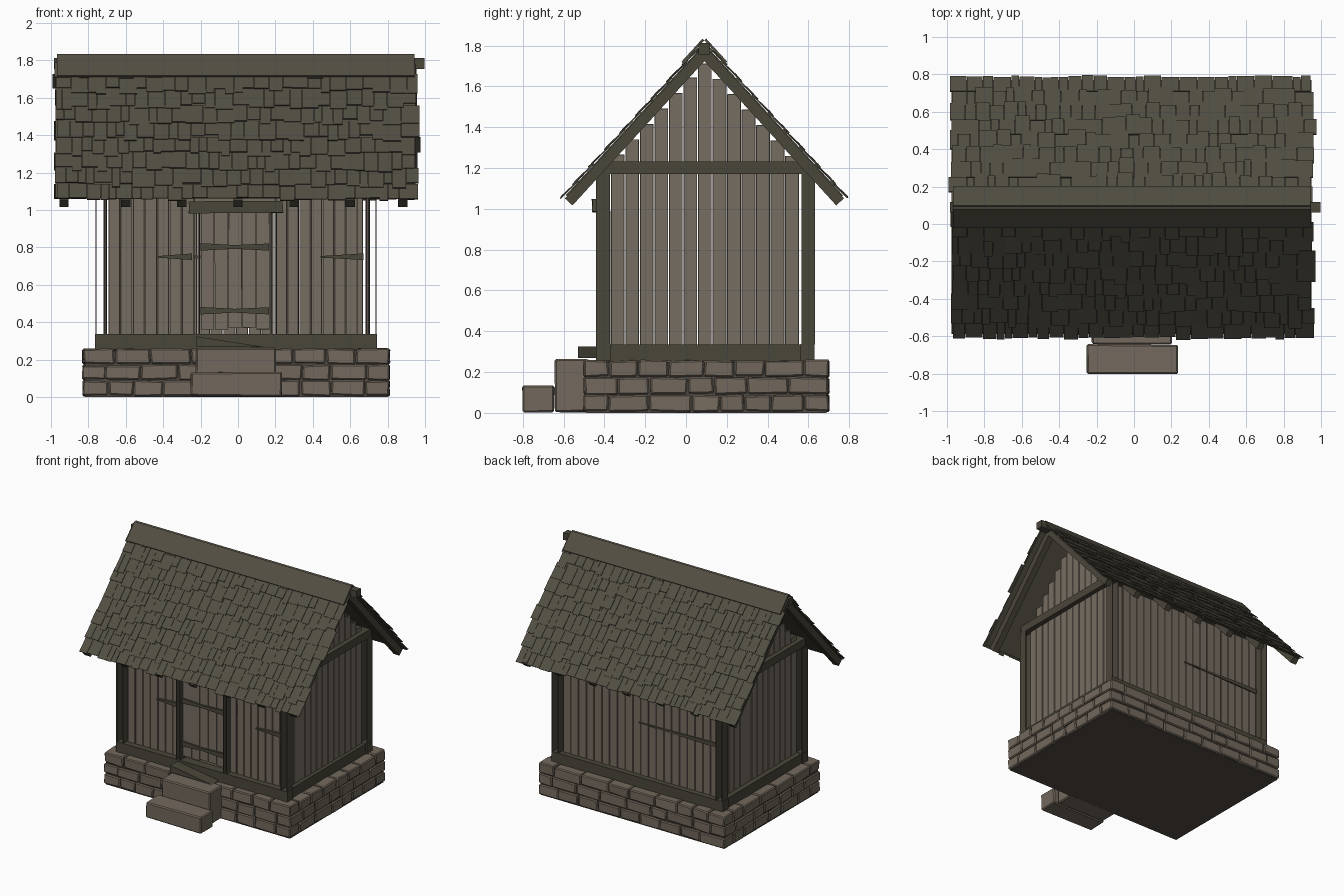
import bpy, bmesh, math, random
from mathutils import Matrix, Vector

random.seed(7)
cube = bpy.data.objects.get("Cube")
if cube:
    bpy.data.objects.remove(cube, do_unlink=True)


def material(name, rgb):
    lin = [((c / 255 + 0.055) / 1.055) ** 2.4 for c in rgb] + [1]
    m = bpy.data.materials.new(name)
    m.use_nodes = True
    m.diffuse_color = lin
    bsdf = m.node_tree.nodes["Principled BSDF"]
    bsdf.inputs["Base Color"].default_value = lin
    bsdf.inputs["Roughness"].default_value = 0.9
    return m


SHINGLE = material("weathered shingle", (82, 78, 66))
TIMBER = material("dark timber", (74, 70, 58))
PLANK = material("pale plank", (118, 109, 98))
STONE = material("warm stone", (115, 105, 93))
MORTAR = material("dark mortar", (82, 76, 68))


def box(bm, lo, hi, mat=None, jitter=0.0):
    """Box between two corners, optionally moved by a matrix and roughened."""
    lo, hi = Vector(lo), Vector(hi)
    verts = bmesh.ops.create_cube(bm, size=1)["verts"]
    for v in verts:
        v.co = (lo + hi) / 2 + v.co * (hi - lo)
        v.co += Vector([random.uniform(-jitter, jitter) for _ in range(3)])
        if mat:
            v.co = mat @ v.co
    return verts


def prism(bm, pts, y0, y1):
    """Extrude an x-z outline from y0 to y1."""
    face = bm.faces.new([bm.verts.new((x, y0, z)) for x, z in pts])
    out = bmesh.ops.extrude_face_region(bm, geom=[face])["geom"]
    for v in out:
        if isinstance(v, bmesh.types.BMVert):
            v.co.y = y1


def finish(bm, name, mat, bevel=0.0):
    bmesh.ops.recalc_face_normals(bm, faces=bm.faces)
    me = bpy.data.meshes.new(name)
    bm.to_mesh(me)
    bm.free()
    me.materials.append(mat)
    ob = bpy.data.objects.new(name, me)
    bpy.context.scene.collection.objects.link(ob)
    if bevel:
        mod = ob.modifiers.new("worn_edges", "BEVEL")
        mod.width = bevel
        mod.segments = 1
    return ob


def spans(a, b, low, high):
    """Split a length into random pieces."""
    sizes = []
    while sum(sizes) < b - a:
        sizes.append(random.uniform(low, high))
    scale = (b - a) / sum(sizes)
    out, p = [], a
    for s in sizes:
        out.append((p, p + s * scale))
        p += s * scale
    return out


def even(a, b, n):
    return [(a + (b - a) * i / n, a + (b - a) * (i + 1) / n) for i in range(n)]


X0, X1, Y0, Y1 = -0.83, 0.81, -0.5, 0.7      # foundation outline
MID = 0.09                                   # ridge line in y

# Foundation: core and three courses of rough stones
bm = bmesh.new()
box(bm, (X0 + .012, Y0 + .012, 0), (X1 - .012, Y1 - .012, 0.25))
finish(bm, "foundation_core", MORTAR)

bm = bmesh.new()
depth, gap = 0.12, 0.003
for row in range(3):
    z0, z1 = 0.005 + row * 0.085 + gap, 0.005 + (row + 1) * 0.085 - gap
    inset = depth * (row % 2)
    for y in (Y0, Y1 - depth):
        for a, b in spans(X0 + inset, X1 - inset, 0.13, 0.25):
            box(bm, (a + gap, y, z0), (b - gap, y + depth, z1), jitter=0.005)
    inset = depth - inset
    for x in (X0, X1 - depth):
        for a, b in spans(Y0 + inset, Y1 - inset, 0.13, 0.25):
            box(bm, (x, a + gap, z0), (x + depth, b - gap, z1), jitter=0.005)
finish(bm, "foundation_stones", STONE, 0.007)

# Entry steps
bm = bmesh.new()
box(bm, (-0.225, -0.64, 0.005), (0.205, -0.48, 0.262), jitter=0.004)
box(bm, (-0.252, -0.80, 0.005), (0.235, -0.645, 0.132), jitter=0.004)
finish(bm, "entry_steps", STONE, 0.008)

# Sill beams
bm = bmesh.new()
for y in (-0.44, 0.56):
    box(bm, (-0.765, y, 0.255), (0.742, y + 0.07, 0.337))
for x in (-0.755, 0.66):
    box(bm, (x, -0.37, 0.255), (x + 0.07, 0.56, 0.335))
finish(bm, "sill_beams", TIMBER)

# Splintered threshold board
bm = bmesh.new()
prism(bm, [(-0.225, 0.325), (-0.225, 0.27), (0.14, 0.268)], -0.53, -0.44)
finish(bm, "threshold_board", TIMBER)

# Corner posts: pairs of side boards
bm = bmesh.new()
for y in (-0.44, 0.565):
    for x in (-0.76, -0.705, 0.685, 0.738):
        box(bm, (x - .003, y, 0.335), (x + .003, y + 0.068, 1.17))
finish(bm, "corner_posts", TIMBER)

# Top plates on all walls
bm = bmesh.new()
for x in (-0.75, 0.68):
    box(bm, (x, -0.37, 1.17), (x + 0.06, 0.56, 1.232))
for y in (-0.43, 0.56):
    box(bm, (-0.75, y, 1.17), (0.74, y + 0.06, 1.232))
finish(bm, "top_plates", TIMBER)

# Front and back wall planks
bm = bmesh.new()
for y, runs in ((-0.39, (even(-0.695, -0.235, 7) + even(0.2, 0.64, 7))),
                (0.575, even(-0.695, 0.67, 20))):
    for a, b in runs:
        off = random.uniform(-0.003, 0.003)
        box(bm, (a + .002, y + off, 0.33), (b - .002, y + off + 0.012, 1.18))
box(bm, (-0.235, -0.39, 1.03), (0.2, -0.378, 1.18))
finish(bm, "long_wall_planks", PLANK, 0.002)

# Side wall planks and stepped gable planks
bm = bmesh.new()
for x in (-0.715, 0.69):
    for a, b in even(-0.37, 0.555, 13):
        off = x + random.uniform(-0.003, 0.003)
        box(bm, (off, a + .002, 0.33), (off + 0.012, b - .002, 1.18))
        top = 1.715 - 1.06 * abs((a + b) / 2 - MID)
        box(bm, (off, a + .002, 1.2), (off + 0.012, b - .002, top))
finish(bm, "side_wall_planks", PLANK, 0.002)

# Door leaf
bm = bmesh.new()
for a, b in even(-0.2, 0.17, 5):
    box(bm, (a + .002, -0.405, 0.36 + random.uniform(0, .015)),
        (b - .002, -0.392, 0.985), jitter=0.001)
finish(bm, "door_planks", PLANK)

# Door frame: jambs and lintel
bm = bmesh.new()
for x in (-0.235, -0.205, 0.178, 0.205):
    box(bm, (x - .003, -0.44, 0.335), (x + .003, -0.37, 0.99))
box(bm, (-0.262, -0.46, 0.985), (0.24, -0.38, 1.045), jitter=0.003)
finish(bm, "door_frame", TIMBER)

# Door battens, flared at both ends
bm = bmesh.new()
for z in (0.462, 0.803):
    prism(bm, [(-0.2, z - .02), (-0.02, z - .01), (0.165, z - .02),
               (0.165, z + .018), (-0.02, z + .01), (-0.2, z + .02)], -0.42, -0.4)
finish(bm, "door_battens", TIMBER)

# Wall rails, tapering to one end
bm = bmesh.new()
for tip, butt, y in ((-0.43, -0.245, -0.4), (0.44, 0.67, -0.4), (0.0, -0.69, 0.585)):
    prism(bm, [(tip, 0.746), (butt, 0.733), (butt, 0.768), (tip, 0.754)], y - .01, y + .01)
finish(bm, "wall_rails", TIMBER)

# Roof frames: local x along the ridge, y down the slope, z outward
RUN, DROP = 0.69, 0.755
LEN = math.hypot(RUN, DROP)


def slope(side):
    c, s = RUN / LEN, DROP / LEN
    return Matrix(((1, 0, 0, 0), (0, side * c, side * s, MID),
                   (0, -s, c, 1.805), (0, 0, 0, 1)))


rafters, deck, shingles, cap = (bmesh.new() for _ in range(4))
ROWS = 9
for side in (-1, 1):
    m = slope(side)
    for x in (-0.93, -0.6, -0.3, 0.0, 0.3, 0.6, 0.88):
        box(rafters, (x - .025, 0.0, -0.055), (x + .025, LEN - 0.005, -0.004), m)
    box(deck, (-0.975, 0, -0.004), (0.95, LEN - 0.02, 0.003), m)
    for row in range(ROWS):
        v0 = row * LEN / ROWS
        for a, b in spans(-0.98, 0.955, 0.04, 0.1):
            end = v0 + LEN / ROWS + random.uniform(-0.012, 0.035)
            end = min(end, LEN + random.uniform(-0.01, 0.012))
            if a < -0.97:
                a += random.uniform(-0.015, 0.012)
            if b > 0.945:
                b += random.uniform(-0.012, 0.022)
            lift = random.uniform(0, 0.004)
            for v in box(shingles, (a + .001, v0, 0.003), (b - .001, end, 0.009)):
                if v.co.y > v0 + 0.02:
                    v.co.z += 0.005 + lift
                v.co = m @ v.co
    box(cap, (-0.968, -0.015, 0.014), (0.943, 0.138, 0.026), m)
finish(rafters, "rafters", TIMBER)
finish(deck, "roof_deck", SHINGLE)
finish(shingles, "roof_shingles", SHINGLE)
finish(cap, "ridge_cap", SHINGLE)

# Ridge beam
bm = bmesh.new()
box(bm, (-0.985, MID - .028, 1.755), (0.998, MID + .028, 1.812))
finish(bm, "ridge_beam", TIMBER)
